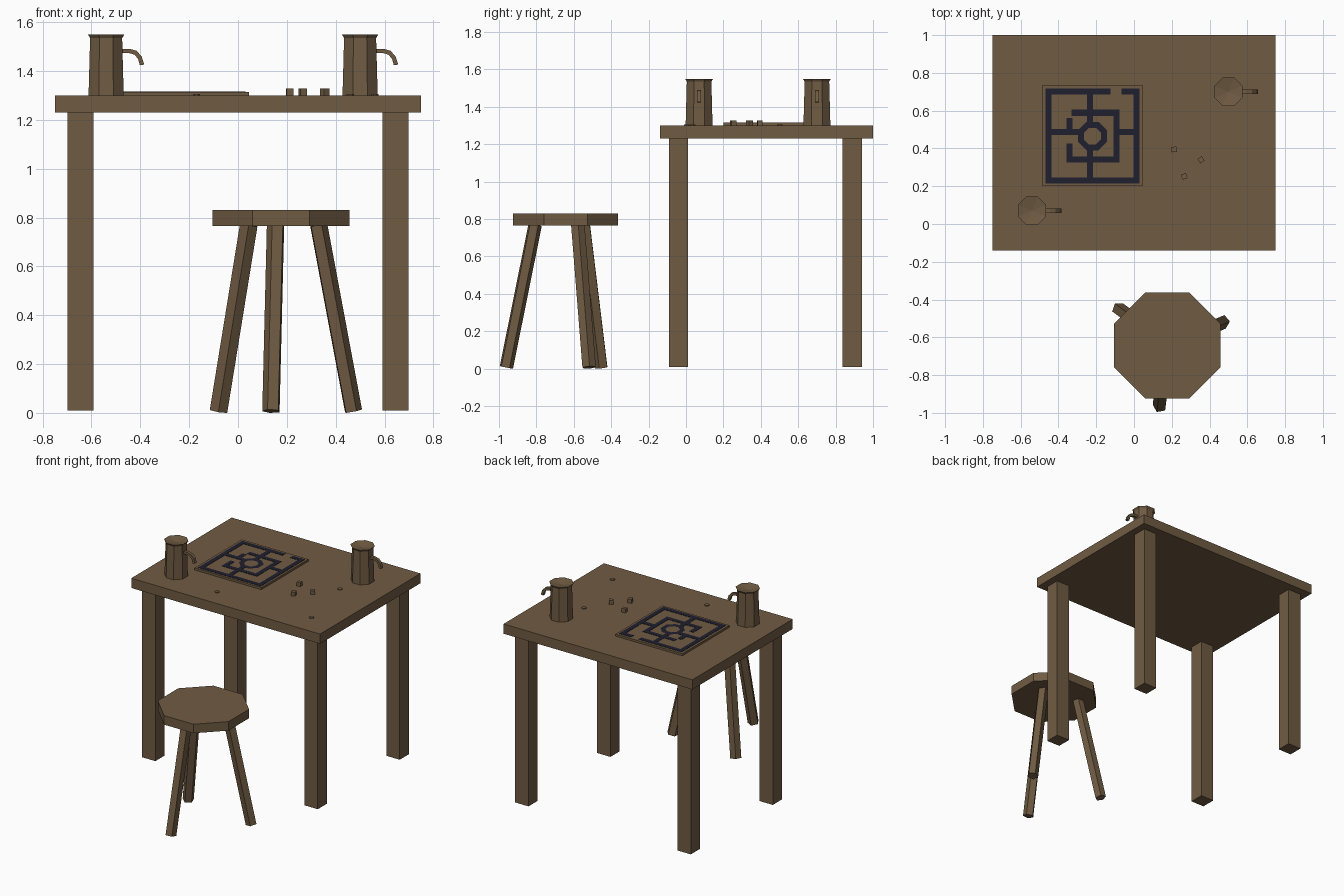
import bpy, bmesh, math
from mathutils import Vector, Matrix

if "Cube" in bpy.data.objects:
    bpy.data.objects.remove(bpy.data.objects["Cube"])


def make_material(name, rgb):
    mat = bpy.data.materials.new(name)
    mat.use_nodes = True
    mat.diffuse_color = (*rgb, 1)
    mat.node_tree.nodes["Principled BSDF"].inputs["Base Color"].default_value = (*rgb, 1)
    return mat


WOOD = make_material("brown wood", (0.16, 0.105, 0.055))
INK = make_material("dark navy ink", (0.013, 0.014, 0.027))


def finish(bm, name, mat=WOOD):
    bmesh.ops.recalc_face_normals(bm, faces=bm.faces)
    mesh = bpy.data.meshes.new(name)
    bm.to_mesh(mesh)
    bm.free()
    mesh.materials.append(mat)
    obj = bpy.data.objects.new(name, mesh)
    bpy.context.collection.objects.link(obj)
    return obj


def add_box(bm, x0, x1, y0, y1, z0, z1, turn=0):
    mid = Vector((x0 + x1, y0 + y1, z0 + z1)) / 2
    size = Matrix.Diagonal((x1 - x0, y1 - y0, z1 - z0, 1))
    bmesh.ops.create_cube(bm, size=1, matrix=Matrix.Translation(mid) @ Matrix.Rotation(turn, 4, "Z") @ size)


def box(name, *bounds, turn=0, mat=WOOD):
    bm = bmesh.new()
    add_box(bm, *bounds, turn=turn)
    return finish(bm, name, mat)


def prism(name, sides, radius, start, end, turn):
    """Regular prism between two points, turned about its own axis."""
    start, end = Vector(start), Vector(end)
    axis = end - start
    lean = Vector((0, 0, 1)).rotation_difference(axis).to_matrix().to_4x4()
    place = Matrix.Translation((start + end) / 2) @ lean @ Matrix.Rotation(turn, 4, "Z")
    bm = bmesh.new()
    bmesh.ops.create_cone(bm, cap_ends=True, segments=sides, radius1=radius,
                          radius2=radius, depth=axis.length, matrix=place)
    return finish(bm, name)


# Table
box("table_top", -0.75, 0.75, -0.14, 1.0, 1.23, 1.30)
for side, x in (("right", -0.645), ("left", 0.645)):
    for end, y in (("front", -0.04), ("back", 0.89)):
        box(f"table_leg_{end}_{side}", x - 0.053, x + 0.053, y - 0.052, y + 0.052, 0.01, 1.23)

# Stool with three splayed legs
SX, SY = 0.176, -0.644
EIGHTH = math.pi / 8
prism("stool_seat", 8, 0.304, (SX, SY, 0.765), (SX, SY, 0.83), EIGHTH)
for i in range(3):
    a = math.radians(23 + 120 * i)
    out = Vector((math.cos(a), math.sin(a), 0))
    base = Vector((SX, SY, 0))
    prism(f"stool_leg_{i + 1}", 5, 0.038, base + out * 0.32 + Vector((0, 0, 0.007)),
          base + out * 0.165 + Vector((0, 0, 0.77)), a + math.pi / 5)


# Tankards: turned eight-sided body with a dished top, and a hooked handle
def tankard(name, cx, cy):
    profile = [(0.078, 1.30), (0.071, 1.535), (0.081, 1.55)]
    bm = bmesh.new()
    rings = []
    for r, z in profile:
        rings.append([bm.verts.new((cx + r * math.cos(EIGHTH * (2 * k + 1)),
                                    cy + r * math.sin(EIGHTH * (2 * k + 1)), z)) for k in range(8)])
    bm.faces.new(rings[0])
    centre = bm.verts.new((cx, cy, 1.535))
    for k in range(8):
        n = (k + 1) % 8
        for low, high in zip(rings, rings[1:]):
            bm.faces.new((low[k], low[n], high[n], high[k]))
        bm.faces.new((rings[-1][k], rings[-1][n], centre))
    finish(bm, name + "_body")

    bm = bmesh.new()
    path = [(0.06, 1.482, 90), (0.095, 1.482, 90), (0.12, 1.475, 65), (0.138, 1.455, 35), (0.147, 1.425, 10)]
    loops = []
    for x, z, deg in path:
        t = math.radians(deg)
        dx, dz = 0.009 * math.cos(t), 0.009 * math.sin(t)
        loops.append([bm.verts.new((cx + x + s * dx, cy + w, z + s * dz))
                      for s, w in ((1, -0.011), (1, 0.011), (-1, 0.011), (-1, -0.011))])
    for a, b in zip(loops, loops[1:]):
        for k in range(4):
            n = (k + 1) % 4
            bm.faces.new((a[k], a[n], b[n], b[k]))
    bm.faces.new(loops[0])
    bm.faces.new(loops[-1])
    finish(bm, name + "_handle")


tankard("front_tankard", -0.54, 0.07)
tankard("back_tankard", 0.50, 0.70)

# Game board
box("game_board", -0.485, 0.045, 0.20, 0.735, 1.30, 1.315)

# Painted maze lines as thin plates: x range, y range
lines = [
    (-0.468, -0.125, 0.685, 0.717), (-0.065, 0.03, 0.685, 0.717),   # outer square
    (-0.468, 0.03, 0.215, 0.247), (-0.468, -0.436, 0.247, 0.685), (-0.002, 0.03, 0.247, 0.685),
    (-0.25, -0.218, 0.53, 0.685), (-0.25, -0.218, 0.247, 0.40),     # spokes
    (-0.436, -0.29, 0.47, 0.503), (-0.09, -0.002, 0.47, 0.503),
    (-0.33, -0.077, 0.573, 0.605), (-0.109, -0.077, 0.325, 0.573),  # middle square
    (-0.357, -0.109, 0.325, 0.357), (-0.357, -0.325, 0.357, 0.425),
    (-0.357, -0.325, 0.503, 0.56),
]
bm = bmesh.new()
for x0, x1, y0, y1 in lines:
    add_box(bm, x0, x1, y0, y1, 1.314, 1.317)
ring = [[bm.verts.new((-0.22 + r * math.cos(EIGHTH * (2 * k + 1)),
                       0.465 + r * math.sin(EIGHTH * (2 * k + 1)), 1.317)) for k in range(8)]
        for r in (0.048, 0.082)]
for k in range(8):
    n = (k + 1) % 8
    bm.faces.new((ring[0][k], ring[1][k], ring[1][n], ring[0][n]))
finish(bm, "board_lines", INK)

# Dice and flat counters
for i, (x, y, turn) in enumerate([(0.212, 0.395, 0.1), (0.266, 0.252, 0.3), (0.355, 0.34, 0.6)]):
    box(f"die_{i + 1}", x - 0.014, x + 0.014, y - 0.014, y + 0.014, 1.30, 1.328, turn=turn)
for i, (x, y) in enumerate([(0.56, 0.035), (-0.17, 0.005), (0.46, 0.5)]):
    prism(f"counter_{i + 1}", 8, 0.016, (x, y, 1.30), (x, y, 1.306), EIGHTH)
